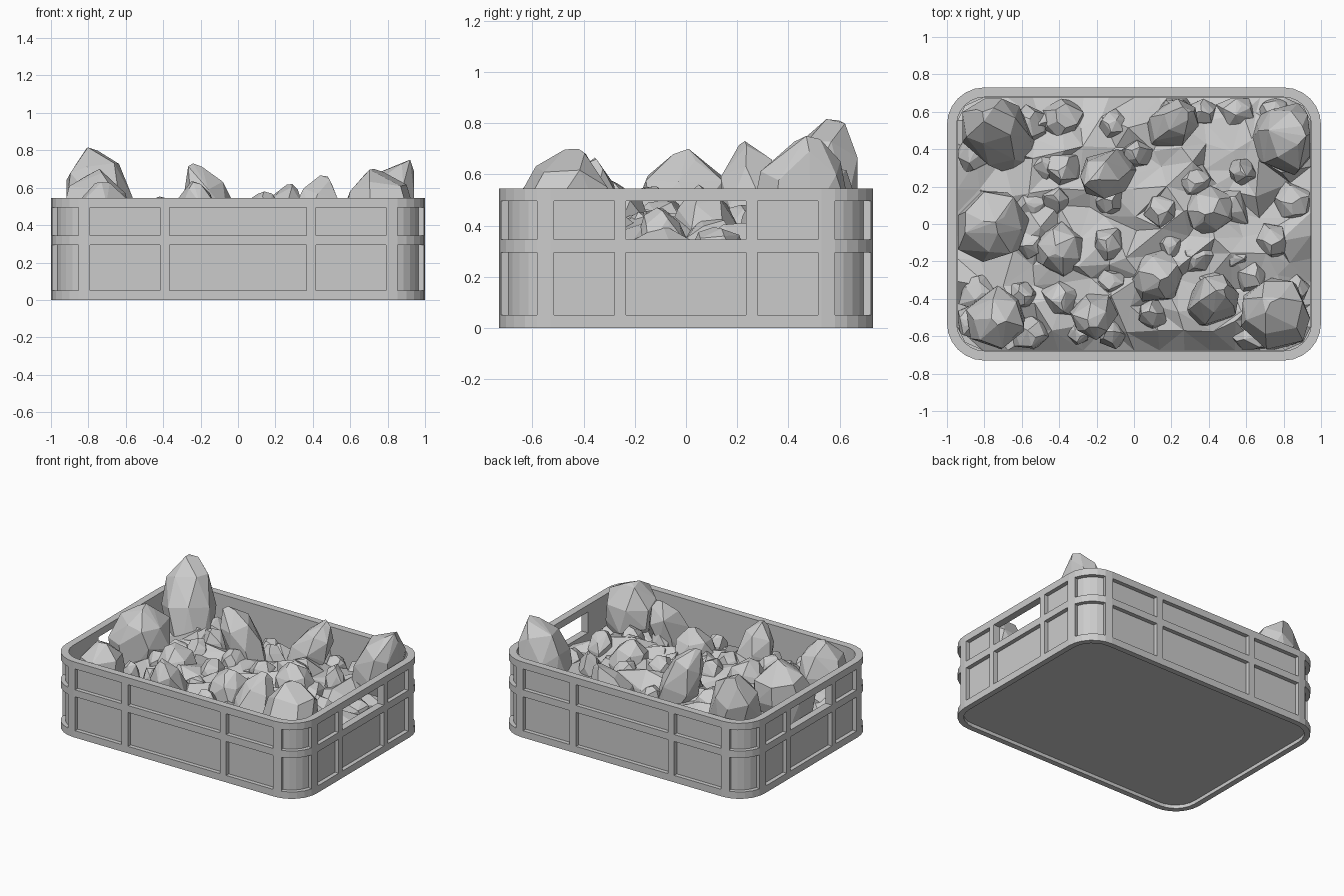
import bpy, bmesh, math, random
from mathutils import Vector, Matrix

if "Cube" in bpy.data.objects:
    bpy.data.objects.remove(bpy.data.objects["Cube"])

random.seed(7)
HX, HY, R = 1.0, 0.73, 0.2          # half size and corner radius
WALL, RECESS = 0.052, 0.03
ZS = [0, 0.05, 0.295, 0.345, 0.495, 0.545]


def finish(bm, name, recalc=True):
    if recalc:
        bmesh.ops.recalc_face_normals(bm, faces=bm.faces)
    me = bpy.data.meshes.new(name)
    bm.to_mesh(me)
    bm.free()
    ob = bpy.data.objects.new(name, me)
    bpy.context.collection.objects.link(ob)
    return ob


# Crate outline: columns of (point, outward normal), with panel spans and handle spans
cols, panels, handles = [], [], []
for side in range(4):
    rot = Matrix.Rotation(side * math.pi / 2, 3, 'Z')
    short = side % 2 == 0
    out, half = (HX, HY) if short else (HY, HX)
    stops = [0.235, 0.28, 0.515] if short else [0.367, 0.417, 0.79]
    n0 = len(cols)
    for s in [-t for t in reversed(stops)] + stops:
        cols.append((rot @ Vector((out, s, 0)), rot @ Vector((1, 0, 0))))
    panels += [(n0, n0 + 1), (n0 + 4, n0 + 5)]
    panels.append((n0 + 2, n0 + 3))
    if short:
        handles.append((n0 + 2, n0 + 3))
    c0 = len(cols)
    for k in range(7):
        a = math.radians(15 * k)
        n = Vector((math.cos(a), math.sin(a), 0))
        cols.append((rot @ (Vector((out - R, half - R, 0)) + n * R), rot @ n))
    panels.append((c0 + 1, c0 + 5))
N = len(cols)

# Crate shell
bm = bmesh.new()
cache = {}


def v(i, z, d):
    key = (i % N, z, d)
    if key not in cache:
        p, n = cols[i % N]
        q = p - n * d
        cache[key] = bm.verts.new((q.x, q.y, z))
    return cache[key]


def quad(*keys):
    bm.faces.new([v(*k) for k in keys])


def strip(z0, d0, z1, d1):
    for i in range(N):
        quad((i, z0, d0), (i + 1, z0, d0), (i + 1, z1, d1), (i, z1, d1))


panel_cols = {i: (a, b) for a, b in panels for i in range(a, b)}
for r in range(5):
    z0, z1 = ZS[r], ZS[r + 1]
    for i in range(N):
        span = panel_cols.get(i) if r in (1, 3) else None
        is_handle = r == 3 and span in handles
        depth = WALL if is_handle else RECESS
        if span is None:
            quad((i, z0, 0), (i + 1, z0, 0), (i + 1, z1, 0), (i, z1, 0))
        else:
            for z in (z0, z1):
                quad((i, z, 0), (i + 1, z, 0), (i + 1, z, depth), (i, z, depth))
            for e in span:
                if e in (i, i + 1):
                    quad((e, z0, 0), (e, z1, 0), (e, z1, depth), (e, z0, depth))
            if not is_handle:
                quad((i, z0, depth), (i + 1, z0, depth), (i + 1, z1, depth), (i, z1, depth))
        if r > 0 and not is_handle:
            quad((i, z0, WALL), (i + 1, z0, WALL), (i + 1, z1, WALL), (i, z1, WALL))
strip(ZS[5], 0, ZS[5], WALL)                       # top rim
strip(0, 0, 0, 0.04)                               # foot lip
strip(0, 0.04, 0.025, 0.04)
bm.faces.new([v(i, 0.025, 0.04) for i in range(N)])   # underside
bm.faces.new([v(i, 0.05, WALL) for i in range(N)])    # inside floor
finish(bm, "crate")


def keep_inside(p, gap=0.06):
    """Clamp a point to the rounded inside of the crate."""
    cx, cy, r = HX - R, HY - R, R - gap
    q = Vector((max(-cx, min(cx, p.x)), max(-cy, min(cy, p.y)), 0))
    d = Vector((p.x, p.y, 0)) - q
    if d.length > r:
        d *= r / d.length
    return Vector((q.x + d.x, q.y + d.y, p.z))


def heap_height(x, y):
    e = max(abs(x / 0.95) ** 4, abs(y / 0.68) ** 4)
    return 0.42 - 0.12 * min(e, 1)


# Rubble bed filling the crate
bm = bmesh.new()
nx, ny = 14, 11
grid = []
for j in range(ny + 1):
    row = []
    for i in range(nx + 1):
        x, y = (i / nx * 2 - 1) * 0.945, (j / ny * 2 - 1) * 0.675
        if 0 < i < nx and 0 < j < ny:
            x += random.uniform(-0.045, 0.045)
            y += random.uniform(-0.045, 0.045)
        z = heap_height(x, y) + random.uniform(-0.07, 0.05)
        row.append(bm.verts.new(keep_inside(Vector((x, y, z)), 0.054)))
    grid.append(row)
for j in range(ny):
    for i in range(nx):
        a, b, c, d = grid[j][i], grid[j][i + 1], grid[j + 1][i + 1], grid[j + 1][i]
        tris = ((a, b, c), (a, c, d)) if random.random() < 0.5 else ((a, b, d), (b, c, d))
        for t in tris:
            bm.faces.new(t)
finish(bm, "rubble_bed", recalc=False)


def crystal(name, base, tip, r, sides=6, blunt=0.3):
    """Faceted convex stone growing from base to tip."""
    base, tip = Vector(base), Vector(tip)
    axis = tip - base
    rot = axis.to_track_quat('Z', 'Y')
    bm = bmesh.new()
    for t, k in ((0, 0.75), (0.5, 1.0), (0.78, 0.8), (0.97, blunt)):
        n = sides if t < 0.9 else 3
        turn = random.uniform(0, 1)
        for s in range(n):
            a = 2 * math.pi * (s + turn + random.uniform(-0.15, 0.15)) / n
            rr = r * k * random.uniform(0.88, 1.08)
            h = axis.length * (t + random.uniform(-0.05, 0.03))
            p = base + rot @ Vector((rr * math.cos(a), rr * math.sin(a), h))
            bm.verts.new(keep_inside(p))
    bm.verts.new(keep_inside(tip))
    res = bmesh.ops.convex_hull(bm, input=bm.verts)
    loose = [g for g in res["geom_interior"] if isinstance(g, bmesh.types.BMVert)]
    bmesh.ops.delete(bm, geom=loose, context='VERTS')
    bmesh.ops.dissolve_limit(bm, angle_limit=math.radians(6), verts=bm.verts, edges=bm.edges)
    finish(bm, name)


# Large crystals: base, tip, radius
big = [
    ((-0.64, 0.40, 0.20), (-0.81, 0.60, 0.81), 0.19),
    ((-0.78, -0.03, 0.20), (-0.74, 0.01, 0.70), 0.21),
    ((-0.72, -0.48, 0.20), (-0.73, -0.54, 0.63), 0.17),
    ((0.74, 0.44, 0.20), (0.92, 0.47, 0.75), 0.20),
    ((0.80, -0.54, 0.20), (0.73, -0.42, 0.70), 0.21),
    ((-0.05, 0.30, 0.20), (-0.24, 0.23, 0.73), 0.14),
    ((0.13, 0.46, 0.20), (0.29, 0.60, 0.62), 0.13),
    ((0.11, -0.26, 0.20), (0.14, -0.30, 0.58), 0.15),
    ((0.36, -0.46, 0.20), (0.48, -0.35, 0.66), 0.14),
    ((-0.18, -0.42, 0.20), (-0.24, -0.55, 0.63), 0.13),
    ((-0.36, -0.12, 0.20), (-0.42, -0.16, 0.55), 0.15),
    ((0.42, 0.10, 0.20), (0.38, 0.05, 0.56), 0.14),
]
for i, (b, t, r) in enumerate(big):
    crystal(f"large_crystal_{i + 1}", b, t, r, 7 if r > 0.18 else 6)

# Small stones scattered over the bed
count = 0
for j in range(6):
    for i in range(8):
        x = (i - 3.5) * 0.23 + random.uniform(-0.07, 0.07)
        y = (j - 2.5) * 0.215 + random.uniform(-0.06, 0.06)
        if min((Vector((x, y)) - Vector(b[:2])).length - r for b, t, r in big) < -0.06:
            continue
        count += 1
        lean = Vector((random.uniform(-0.07, 0.07), random.uniform(-0.07, 0.07), 0))
        top = heap_height(x, y) + random.uniform(0.02, 0.1)
        crystal(f"small_stone_{count}", (x, y, 0.2), Vector((x, y, top)) + lean,
                random.uniform(0.08, 0.12), 5, 0.5)
